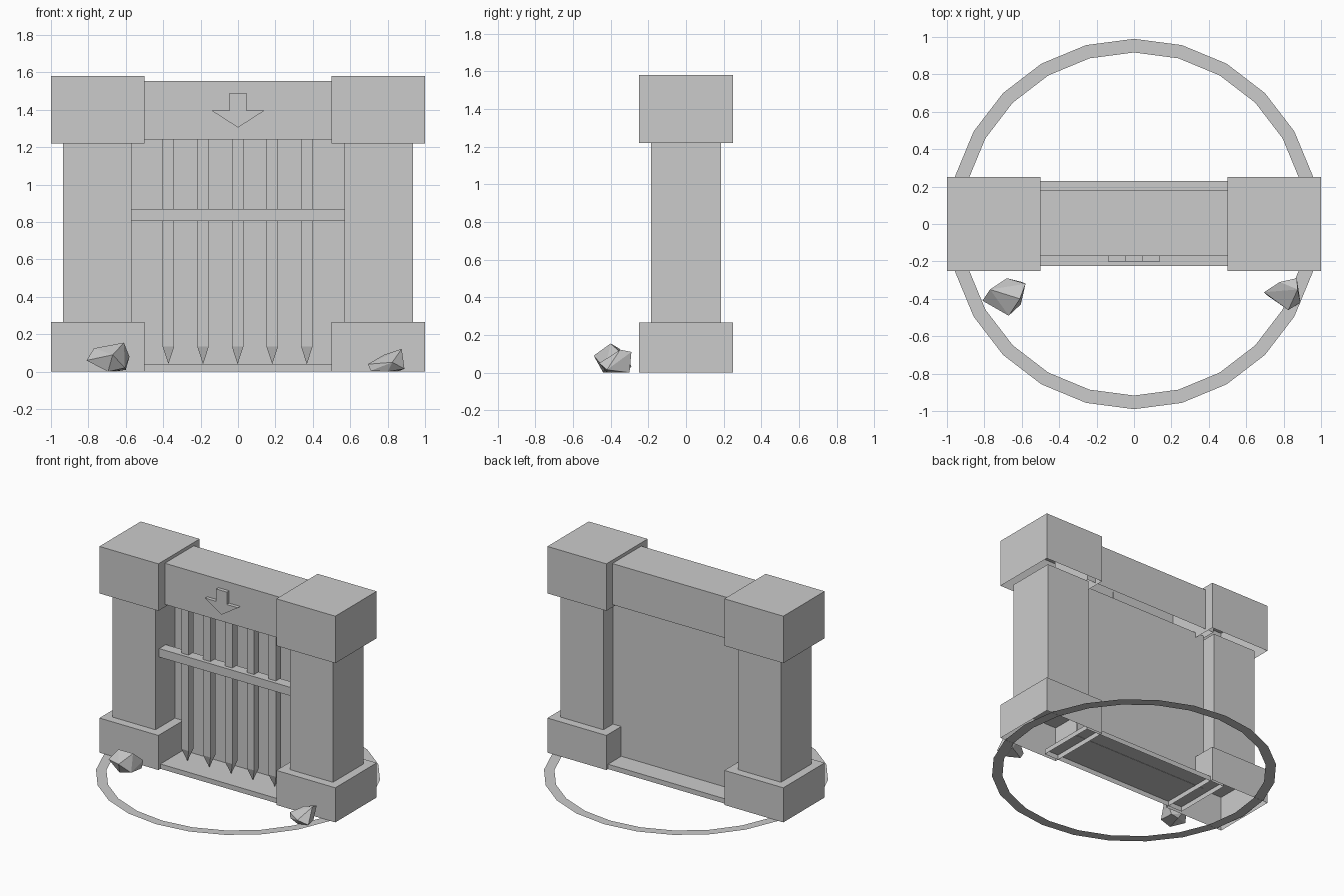
import bpy, bmesh, math

if "Cube" in bpy.data.objects:
    bpy.data.objects.remove(bpy.data.objects["Cube"])


def make(name, bm):
    bmesh.ops.recalc_face_normals(bm, faces=bm.faces[:])
    me = bpy.data.meshes.new(name)
    bm.to_mesh(me)
    bm.free()
    ob = bpy.data.objects.new(name, me)
    bpy.context.collection.objects.link(ob)
    return ob


def box(name, x, y, z, open_bottom=False, open_top=False):
    """Box from (min, max) ranges, optionally without its bottom or top face."""
    bm = bmesh.new()
    bmesh.ops.create_cube(bm, size=1)
    for v in bm.verts:
        v.co = [r[0] if c < 0 else r[1] for c, r in zip(v.co, (x, y, z))]
    bmesh.ops.recalc_face_normals(bm, faces=bm.faces[:])
    bm.normal_update()
    drop = [f for f in bm.faces
            if (open_bottom and f.normal.z < -.5) or (open_top and f.normal.z > .5)]
    bmesh.ops.delete(bm, geom=drop, context='FACES')
    return make(name, bm)


def hull(name, pts):
    bm = bmesh.new()
    for p in pts:
        bm.verts.new(p)
    res = bmesh.ops.convex_hull(bm, input=bm.verts[:])
    loose = [v for v in bm.verts if not v.link_faces]
    bmesh.ops.delete(bm, geom=loose, context='VERTS')
    return make(name, bm)


# Pillars: hollow base, shaft and cap on each side
for side, s in (("left", -1), ("right", 1)):
    wide = sorted((s * .5, s * 1.0))
    slim = sorted((s * .57, s * .935))
    box(side + "_pillar_base", wide, (-.25, .25), (0, .265), open_bottom=True)
    box(side + "_pillar_shaft", slim, (-.185, .185), (.265, 1.225), True, True)
    box(side + "_pillar_cap", wide, (-.25, .25), (1.22, 1.58), open_bottom=True)

# Lintel, threshold and back panel
box("lintel", (-.57, .57), (-.172, .178), (1.24, 1.555), open_bottom=True)
box("threshold", (-.62, .62), (-.225, .23), (0, .037), open_bottom=True)
box("back_panel", (-.57, .57), (.05, .07), (.035, 1.26))

# Portcullis: spiked vertical bars and one cross bar
for i in range(5):
    cx, cy, h = (i - 2) * .185 - .002, -.08, .031
    pts = [(cx + a * h, cy + b * h, z) for a in (-1, 1) for b in (-1, 1)
           for z in (.135, 1.25)]
    hull("gate_bar_%d" % (i + 1), pts + [(cx, cy, .04)])
box("gate_cross_bar", (-.57, .57), (-.14, -.06), (.805, .87))

# Raised down arrow on the lintel
outline = [(-.045, 1.49), (-.045, 1.395), (-.14, 1.395), (0, 1.305),
           (.14, 1.395), (.045, 1.395), (.045, 1.49)]
bm = bmesh.new()
face = bm.faces.new([bm.verts.new((x, -.17, z)) for x, z in outline])
ext = bmesh.ops.extrude_face_region(bm, geom=[face])
for g in ext["geom"]:
    if isinstance(g, bmesh.types.BMVert):
        g.co.y = -.2
make("arrow", bm)

# Flat ground ring with 24 segments
bm = bmesh.new()
N = 24
rings = [[bm.verts.new((r * math.cos(2 * math.pi * k / N),
                        r * math.sin(2 * math.pi * k / N), .001))
          for k in range(N)] for r in (.917, .99)]
for k in range(N):
    j = (k + 1) % N
    bm.faces.new((rings[0][k], rings[1][k], rings[1][j], rings[0][j]))
make("ground_ring", bm)

# Faceted rocks
hull("left_rock", [(-.81, -.41, .06), (-.77, -.35, .125), (-.61, -.40, .155),
                   (-.67, -.49, .09), (-.58, -.32, .08), (-.68, -.29, .035),
                   (-.60, -.31, .01), (-.695, -.44, 0), (-.605, -.43, .02),
                   (-.66, -.31, 0)])
hull("right_rock", [(.695, -.365, .04), (.71, -.38, .005), (.78, -.31, .09),
                    (.87, -.29, .11), (.875, -.35, .122), (.89, -.42, .015),
                    (.825, -.46, .05), (.85, -.30, 0), (.80, -.42, 0)])
